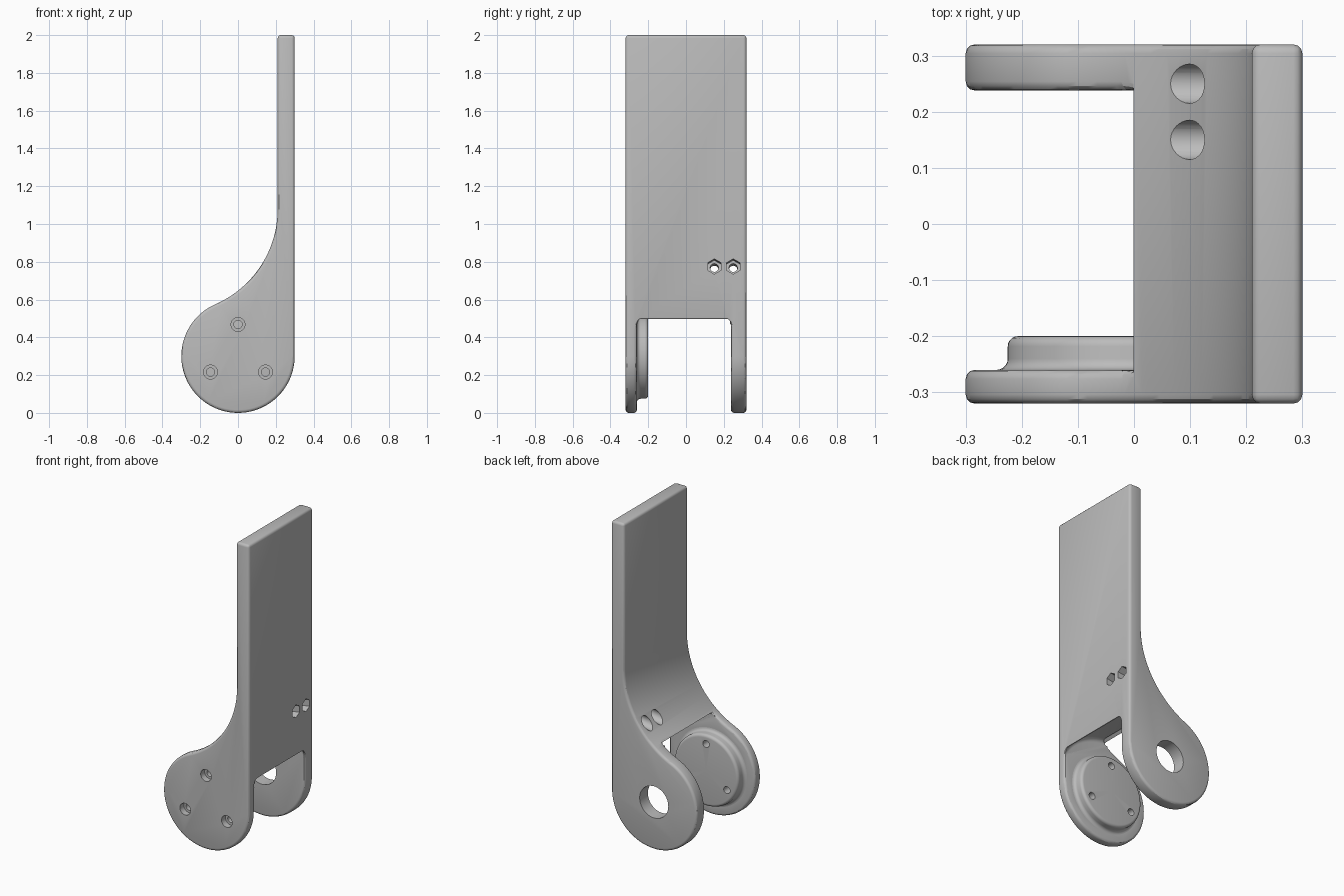
import bpy, bmesh, math
from mathutils import Matrix, Vector

if "Cube" in bpy.data.objects:
    bpy.data.objects.remove(bpy.data.objects["Cube"], do_unlink=True)

grey = bpy.data.materials.new("plain_grey")
grey.use_nodes = True
grey.diffuse_color = (0.5, 0.5, 0.5, 1)
grey.node_tree.nodes["Principled BSDF"].inputs["Base Color"].default_value = (0.5, 0.5, 0.5, 1)

HUB = 0.3          # hub radius and height of its centre
FILLET = 0.55      # concave sweep between hub and arm
ARM_X = 0.21       # inner face of the arm


def new_object(name, bm):
    bmesh.ops.recalc_face_normals(bm, faces=bm.faces)
    mesh = bpy.data.meshes.new(name)
    bm.to_mesh(mesh)
    bm.free()
    mesh.materials.append(grey)
    ob = bpy.data.objects.new(name, mesh)
    bpy.context.collection.objects.link(ob)
    return ob


def rod(name, start, end, radius, sides=48, rim=0):
    """Cylinder between two points, optionally with rounded rims."""
    a, b = Vector(start), Vector(end)
    turn = (b - a).to_track_quat('Z', 'Y').to_matrix().to_4x4()
    bm = bmesh.new()
    bmesh.ops.create_cone(bm, cap_ends=True, segments=sides, radius1=radius, radius2=radius,
                          depth=(b - a).length, matrix=Matrix.Translation((a + b) / 2) @ turn)
    if rim:
        edges = [e for e in bm.edges if any(len(f.verts) > 4 for f in e.link_faces)]
        bmesh.ops.bevel(bm, geom=edges, offset=rim, segments=5, profile=0.5, affect='EDGES')
    return new_object(name, bm)


def apply_modifier(ob, mod):
    bpy.context.view_layer.objects.active = ob
    bpy.ops.object.modifier_apply(modifier=mod.name)


def combine(ob, other, operation='DIFFERENCE'):
    mod = ob.modifiers.new("combine", 'BOOLEAN')
    mod.operation, mod.solver, mod.object = operation, 'EXACT', other
    apply_modifier(ob, mod)
    bpy.data.objects.remove(other, do_unlink=True)


def arc(cx, cz, r, a0, a1, n):
    return [(cx + r * math.cos(a0 + (a1 - a0) * i / n), cz + r * math.sin(a0 + (a1 - a0) * i / n))
            for i in range(n + 1)]


# Side profile: hub circle, concave sweep, straight arm
sweep_x = ARM_X - FILLET
rise = math.sqrt((HUB + FILLET) ** 2 - sweep_x ** 2)
meet = math.atan2(rise, sweep_x)
profile = [(HUB, 2), (ARM_X, 2)]
profile += arc(sweep_x, HUB + rise, FILLET, 0, meet - math.pi, 32)
profile += arc(0, HUB, HUB, meet, 2 * math.pi, 64)[1:]

bm = bmesh.new()
face = bm.faces.new([bm.verts.new((x, -0.32, z)) for x, z in profile])
out = bmesh.ops.extrude_face_region(bm, geom=[face])
bmesh.ops.translate(bm, vec=(0, 0.64, 0), verts=[v for v in out["geom"] if isinstance(v, bmesh.types.BMVert)])
bracket = new_object("bracket_body", bm)

# Round gap between the two hub plates
combine(bracket, rod("gap", (0, -0.26, HUB), (0, 0.238, HUB), 0.355, 96, rim=0.025))

# Softened outer edges
soft = bracket.modifiers.new("soft_edges", 'BEVEL')
soft.width, soft.segments, soft.limit_method = 0.016, 3, 'ANGLE'
soft.angle_limit = math.radians(40)
soft.use_clamp_overlap = False
apply_modifier(bracket, soft)

# Raised boss turned around the hub axis, with a flared foot
foot = [(0.245 - 0.02 * math.sin(t), -0.24 - 0.02 * math.cos(t)) for t in [i * math.pi / 10 for i in range(6)]]
crown = [(0.207 + 0.018 * math.cos(t), -0.218 + 0.018 * math.sin(t)) for t in [i * math.pi / 10 for i in range(6)]]
outline = [(0, -0.28), (0.245, -0.28)] + foot + crown + [(0, -0.2)]
bm = bmesh.new()
verts = [bm.verts.new((r, y, HUB)) for r, y in outline]
edges = [bm.edges.new(pair) for pair in zip(verts, verts[1:])]
bmesh.ops.spin(bm, geom=verts + edges, cent=(0, 0, HUB), axis=(0, 1, 0), angle=2 * math.pi, steps=72)
bmesh.ops.remove_doubles(bm, verts=bm.verts, dist=0.0005)
combine(bracket, rod("boss_seat", (0, -0.3, HUB), (0, -0.27, HUB), 0.1), 'UNION')
combine(bracket, new_object("boss", bm), 'UNION')

# Pivot hole in the back plate
combine(bracket, rod("pivot_hole", (0, 0.1, HUB), (0, 0.4, HUB), 0.1, 64))

# Three counterbored screw holes through the front plate and boss
for k in range(3):
    a = math.pi / 2 + k * math.tau / 3
    x, z = 0.168 * math.cos(a), HUB + 0.168 * math.sin(a)
    combine(bracket, rod("screw_hole", (x, -0.4, z), (x, -0.1, z), 0.022, 32))
    combine(bracket, rod("screw_head", (x, -0.4, z), (x, -0.28, z), 0.037, 32))

# Two slightly tilted holes through the arm, with hexagonal nut pockets
axis = Vector((0.21, 0, 0.029)).normalized()
for y in (0.15, 0.25):
    outer = Vector((0.3, y, 0.775))
    combine(bracket, rod("arm_hole", outer - axis * 0.4, outer + axis * 0.1, 0.022, 32))
    combine(bracket, rod("arm_recess", outer - axis * 0.4, outer - axis * 0.13, 0.035, 32))
    combine(bracket, rod("nut_pocket", outer - axis * 0.05, outer + axis * 0.1, 0.04, 6))

bpy.ops.object.select_all(action='DESELECT')
bracket.select_set(True)
bpy.context.view_layer.objects.active = bracket
bpy.ops.object.shade_smooth_by_angle(angle=math.radians(30))
